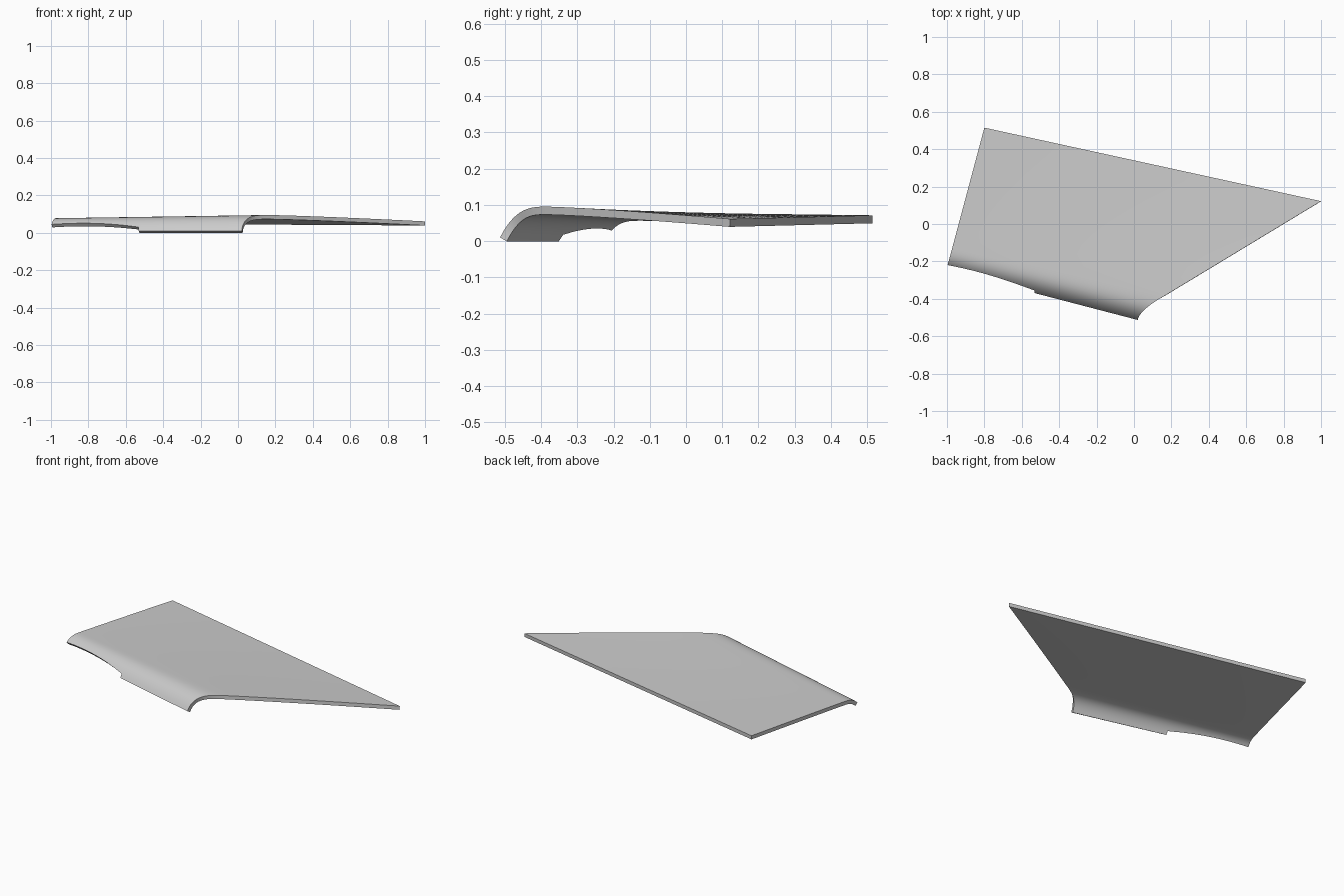
import bpy
from mathutils import Vector

cube = bpy.data.objects.get("Cube")
if cube:
    bpy.data.objects.remove(cube, do_unlink=True)

THICK = 0.022
LIP = 0.13      # depth of the rolled front lip
PEAK = 0.095    # highest point of the panel
DROP = 0.085    # how far the lip rolls down
STEP = 0.46     # where the lower trim line steps
LIP_ROWS, TOP_ROWS = 14, 12


def mix(a, b, t):
    return a + (b - a) * t


def lip_depth(z):
    """Distance behind the front line at which the lip reaches height z."""
    return LIP * (1 - ((PEAK - z) / DROP) ** (1 / 3))


def trim_height(u):
    """Lower outer edge of the lip, raised and arched at the right end."""
    if u > STEP:
        return 0.01
    t = u / STEP
    return 0.045 + 0.036 * t - 0.051 * t * t


def lip_point(u, d):
    r = d / LIP
    x = mix(-1.006 + 0.27 * d, 0.02 + 0.145 * r ** 1.6, u)
    y = mix(-0.255, -0.513, u) + d
    z = mix(0.078, PEAK, u) - DROP * (1 - r) ** 3
    return Vector((x, y, z))


def section(u):
    """One strip from the lower lip edge to the back edge."""
    sag = PEAK - mix(0.078, PEAK, u)
    start = max(0, lip_depth(trim_height(u) + sag))
    pts = [lip_point(u, mix(start, LIP, j / LIP_ROWS)) for j in range(LIP_ROWS + 1)]
    ridge = pts[-1]
    back = Vector((-0.8, 0.515, 0.071)).lerp(Vector((1.0, 0.122, 0.061)), u)
    for j in range(1, TOP_ROWS + 1):
        t = j / TOP_ROWS
        p = ridge.lerp(back, t)
        p.z = mix(ridge.z, back.z, t ** 1.25)
        pts.append(p)
    return pts


# Columns across the panel, with a close pair at the trim step
columns = sorted([i / 30 for i in range(31)] + [STEP - 0.002, STEP + 0.002])
rows = LIP_ROWS + TOP_ROWS + 1
verts = [p for u in columns for p in section(u)]
faces = [(i * rows + j, (i + 1) * rows + j, (i + 1) * rows + j + 1, i * rows + j + 1)
         for i in range(len(columns) - 1) for j in range(rows - 1)]

mesh = bpy.data.meshes.new("curved_panel")
mesh.from_pydata(verts, [], faces)
panel = bpy.data.objects.new("curved_panel", mesh)
bpy.context.collection.objects.link(panel)

# Single grey finish
grey = bpy.data.materials.new("light_grey")
grey.use_nodes = True
colour = (0.6, 0.6, 0.6, 1)
grey.diffuse_color = colour
grey.node_tree.nodes["Principled BSDF"].inputs["Base Color"].default_value = colour
mesh.materials.append(grey)

# Sheet thickness, grown towards the underside
shell = panel.modifiers.new("sheet_thickness", "SOLIDIFY")
shell.thickness = THICK
shell.offset = -1

bpy.ops.object.select_all(action="DESELECT")
panel.select_set(True)
bpy.context.view_layer.objects.active = panel
bpy.ops.object.modifier_apply(modifier=shell.name)
bpy.ops.object.shade_smooth_by_angle(angle=0.6)
